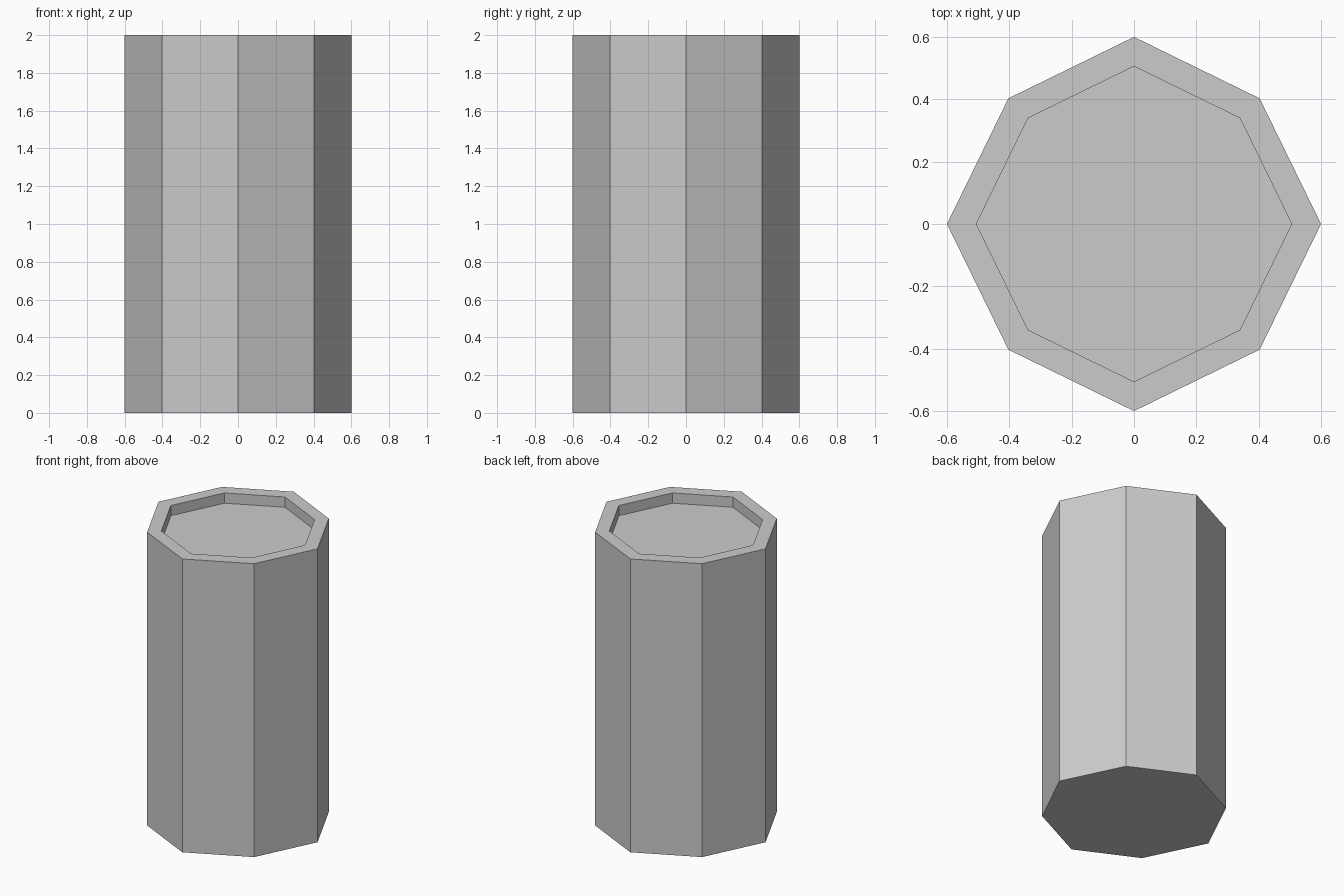
import bpy
import bmesh
from math import cos, sin, pi

HEIGHT = 2.0
RIM_INSET = 0.843      # recess size relative to the outer wall
RECESS_DEPTH = 0.07

default_cube = bpy.data.objects.get("Cube")
if default_cube:
    bpy.data.objects.remove(default_cube, do_unlink=True)

# Single plain grey material
grey = bpy.data.materials.new("plain_grey")
grey.use_nodes = True
colour = (0.6, 0.6, 0.6, 1.0)
grey.diffuse_color = colour
grey.node_tree.nodes["Principled BSDF"].inputs["Base Color"].default_value = colour


def ring(bm, scale, z):
    """Eight corners, with the diagonal ones pulled in slightly."""
    verts = []
    for i in range(8):
        radius = scale * (0.57 if i % 2 else 0.6)
        angle = i * pi / 4
        verts.append(bm.verts.new((radius * cos(angle), radius * sin(angle), z)))
    return verts


# Octagonal column: base, outer wall, flat rim, recess wall, recess floor
bm = bmesh.new()
profile = [(1, 0), (1, HEIGHT), (RIM_INSET, HEIGHT),
           (RIM_INSET, HEIGHT - RECESS_DEPTH)]
rings = [ring(bm, scale, z) for scale, z in profile]
for low, high in zip(rings, rings[1:]):
    for i in range(8):
        j = (i + 1) % 8
        bm.faces.new((low[i], low[j], high[j], high[i]))
bm.faces.new(rings[0][::-1])
bm.faces.new(rings[-1])

mesh = bpy.data.meshes.new("octagonal_column")
bm.to_mesh(mesh)
bm.free()
mesh.materials.append(grey)
column = bpy.data.objects.new("octagonal_column", mesh)
bpy.context.collection.objects.link(column)
